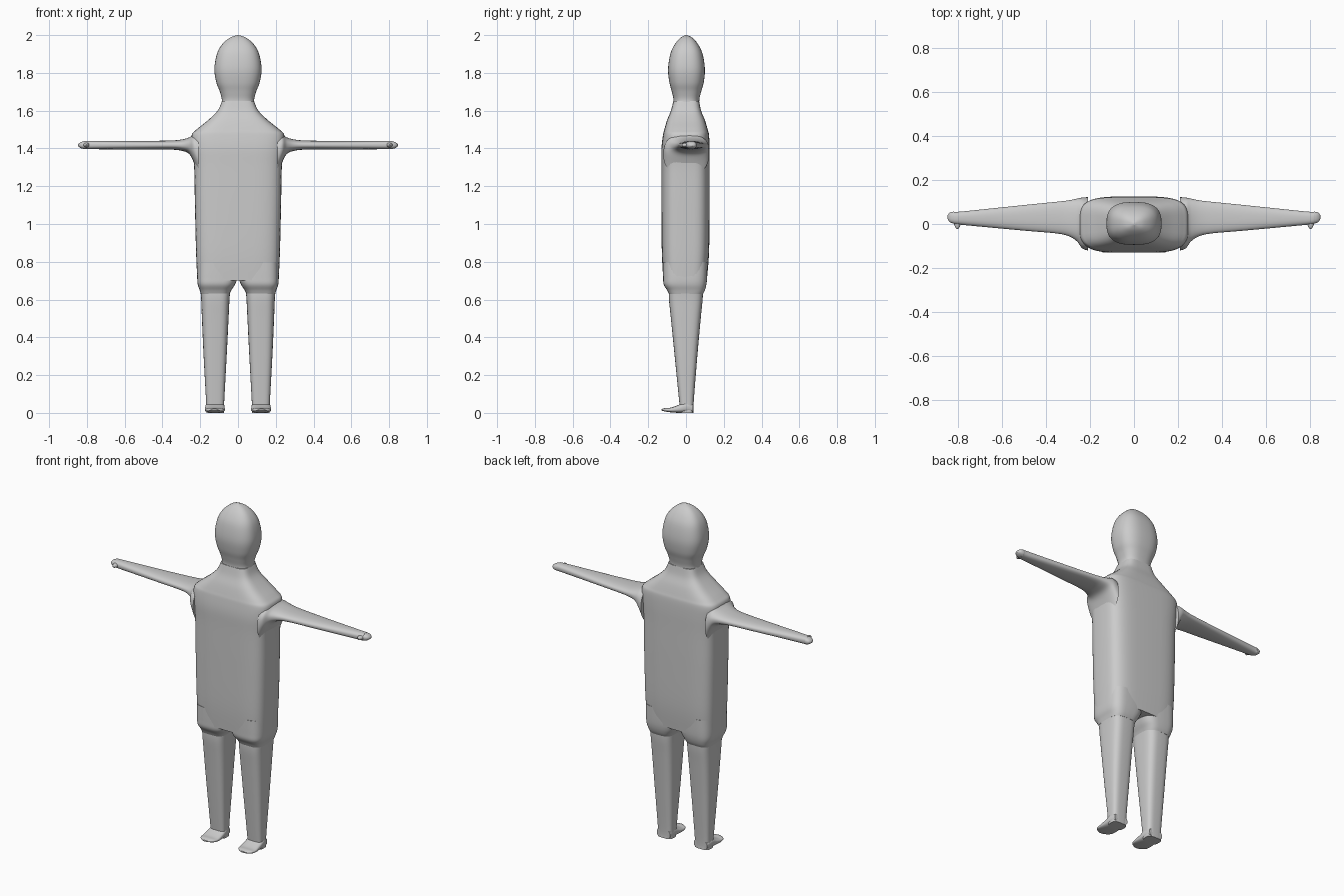
import bpy
import math
from mathutils import Vector

SEGMENTS = 48
STEPS = 5

default_cube = bpy.data.objects.get("Cube")
if default_cube:
    bpy.data.objects.remove(default_cube, do_unlink=True)

grey = bpy.data.materials.new("plain_grey")
grey.use_nodes = True
grey.diffuse_color = (0.6, 0.6, 0.6, 1)
grey.node_tree.nodes["Principled BSDF"].inputs["Base Color"].default_value = grey.diffuse_color


def refine(rows):
    """Insert smoothly interpolated rows between the given sections."""
    result = []
    last = len(rows) - 1
    for i in range(last):
        a, b, c, d = (Vector(rows[max(0, min(last, i + k))]) for k in (-1, 0, 1, 2))
        for step in range(STEPS):
            t = step / STEPS
            tangent = (c - a) * 0.5 * t + (a - b * 2.5 + c * 2 - d * 0.5) * t ** 2
            result.append(b + tangent + (b * 1.5 - c * 1.5 + (d - a) * 0.5) * t ** 3)
    return result + [Vector(rows[last])]


def power(value, exponent):
    return math.copysign(abs(value) ** exponent, value)


def loft(name, axis, rows, square=2.0, mirrored=False):
    """Rows hold: position on axis, then low and high edge on each cross direction."""
    across = [k for k in range(3) if k != axis]
    exponent = 2 / square
    verts, faces = [], []
    sections = refine(rows)
    for position, low_a, high_a, low_b, high_b in sections:
        for s in range(SEGMENTS):
            angle = math.tau * s / SEGMENTS
            point = [0, 0, 0]
            point[axis] = position
            point[across[0]] = (low_a + high_a + (high_a - low_a) * power(math.cos(angle), exponent)) / 2
            point[across[1]] = (low_b + high_b + (high_b - low_b) * power(math.sin(angle), exponent)) / 2
            verts.append(point)
    for r in range(len(sections) - 1):
        for s in range(SEGMENTS):
            n = (s + 1) % SEGMENTS
            start, end = r * SEGMENTS, (r + 1) * SEGMENTS
            faces.append((start + s, start + n, end + n, end + s))
    faces.append(tuple(reversed(range(SEGMENTS))))
    faces.append(tuple(range(len(verts) - SEGMENTS, len(verts))))
    # Orient the faces outward for any direction of travel
    ascending = rows[-1][0] > rows[0][0]
    if ascending == (axis == 1):
        faces = [face[::-1] for face in faces]
    mesh = bpy.data.meshes.new(name)
    mesh.from_pydata(verts, [], faces)
    mesh.materials.append(grey)
    part = bpy.data.objects.new(name, mesh)
    bpy.context.collection.objects.link(part)
    bpy.ops.object.select_all(action="DESELECT")
    part.select_set(True)
    bpy.context.view_layer.objects.active = part
    bpy.ops.object.shade_smooth_by_angle(angle=math.radians(40))
    if mirrored:
        part.modifiers.new("mirror", "MIRROR").use_mirror_merge = False
    return part


def centred(z, half_width, front, back):
    return (z, -half_width, half_width, front, back)


# Torso with sloping shoulders
loft("torso", 2, [
    centred(0.7, 0.215, -0.12, 0.11),
    centred(0.85, 0.222, -0.128, 0.122),
    centred(1.1, 0.228, -0.13, 0.125),
    centred(1.3, 0.232, -0.13, 0.125),
    centred(1.4, 0.242, -0.13, 0.125),
    centred(1.47, 0.245, -0.122, 0.122),
    centred(1.5, 0.22, -0.115, 0.115),
    centred(1.55, 0.158, -0.1, 0.1),
    centred(1.6, 0.108, -0.08, 0.08),
    centred(1.65, 0.085, -0.067, 0.07),
], square=4)

# Neck and head
loft("head", 2, [
    centred(1.56, 0.135, -0.09, 0.09),
    centred(1.6, 0.106, -0.078, 0.078),
    centred(1.65, 0.086, -0.066, 0.07),
    centred(1.7, 0.096, -0.075, 0.08),
    centred(1.75, 0.115, -0.088, 0.094),
    centred(1.82, 0.125, -0.095, 0.1),
    centred(1.9, 0.112, -0.083, 0.088),
    centred(1.95, 0.085, -0.06, 0.065),
    centred(1.985, 0.045, -0.03, 0.035),
    centred(2, 0.004, -0.004, 0.006),
], square=2.7)

# Short trouser legs below the torso
loft("trouser_leg", 2, [
    (0.63, 0.045, 0.197, -0.09, 0.09),
    (0.65, 0.035, 0.203, -0.1, 0.1),
    (0.68, 0.016, 0.213, -0.118, 0.108),
    (0.72, 0.003, 0.216, -0.121, 0.112),
    (0.8, 0.002, 0.215, -0.122, 0.114),
], square=3.6, mirrored=True)

# Tapered legs
loft("leg", 2, [
    (0, 0.075, 0.168, -0.03, 0.04),
    (0.06, 0.073, 0.169, -0.036, 0.041),
    (0.3, 0.06, 0.182, -0.06, 0.06),
    (0.5, 0.05, 0.191, -0.08, 0.078),
    (0.6, 0.045, 0.195, -0.09, 0.088),
    (0.66, 0.04, 0.2, -0.09, 0.09),
], square=3.4, mirrored=True)

# Flat feet
loft("foot", 1, [
    (0.038, 0.078, 0.165, 0, 0.05),
    (0, 0.072, 0.172, 0, 0.06),
    (-0.04, 0.07, 0.174, 0, 0.042),
    (-0.08, 0.071, 0.175, 0.003, 0.028),
    (-0.11, 0.08, 0.168, 0.007, 0.026),
    (-0.13, 0.11, 0.14, 0.012, 0.02),
], square=2.8, mirrored=True)

# Outstretched arms flaring into the shoulders
loft("arm", 0, [
    (0.21, -0.12, 0.122, 1.26, 1.48),
    (0.236, -0.11, 0.12, 1.33, 1.473),
    (0.26, -0.078, 0.115, 1.372, 1.458),
    (0.3, -0.054, 0.107, 1.388, 1.447),
    (0.36, -0.042, 0.1, 1.394, 1.442),
    (0.5, -0.03, 0.086, 1.395, 1.44),
    (0.78, -0.004, 0.057, 1.396, 1.44),
    (0.82, 0.002, 0.056, 1.398, 1.437),
    (0.838, 0.01, 0.051, 1.405, 1.43),
    (0.846, 0.022, 0.04, 1.412, 1.422),
], square=2.4, mirrored=True)

# Small thumbs
loft("thumb", 1, [
    (0.02, 0.775, 0.825, 1.402, 1.434),
    (0, 0.786, 0.818, 1.406, 1.43),
    (-0.016, 0.793, 0.811, 1.409, 1.427),
    (-0.022, 0.799, 0.806, 1.414, 1.422),
], mirrored=True)
